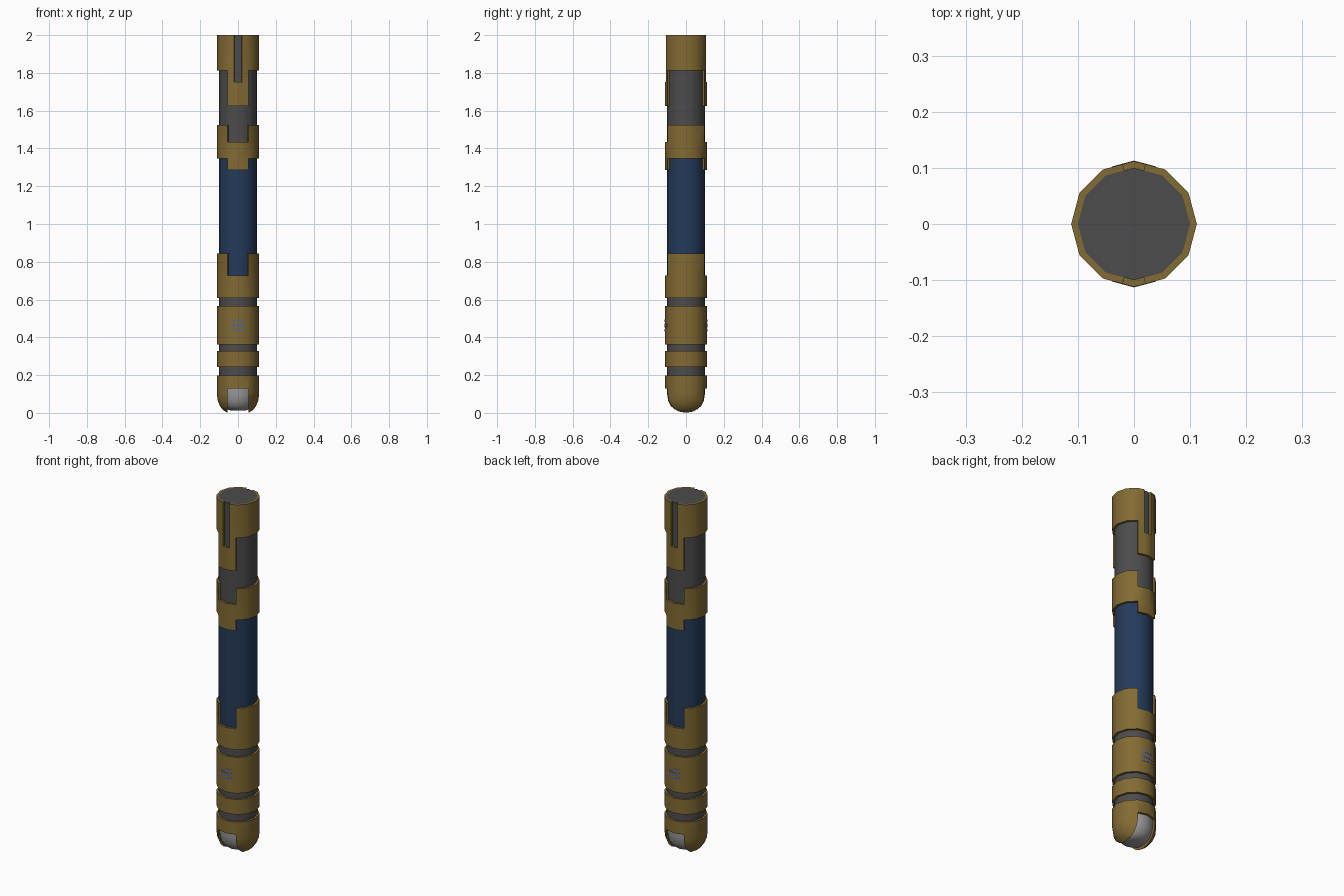
import bpy, bmesh, math

if "Cube" in bpy.data.objects:
    bpy.data.objects.remove(bpy.data.objects["Cube"])

SIDES = 12
R_CORE, R_OUT = 0.1, 0.112
STEP = 360 / SIDES


def material(name, r, g, b):
    m = bpy.data.materials.new(name)
    m.diffuse_color = (r, g, b, 1)
    m.use_nodes = True
    m.node_tree.nodes["Principled BSDF"].inputs["Base Color"].default_value = m.diffuse_color
    return m


GOLD = material("aged gold", 0.225, 0.145, 0.033)
BLUE = material("navy blue", 0.018, 0.042, 0.102)
DARK = material("dark grey", 0.072, 0.072, 0.072)
PALE = material("pale grey", 0.33, 0.33, 0.33)
MID = material("mid grey", 0.14, 0.14, 0.15)


def finish(bm, name, mats):
    me = bpy.data.meshes.new(name)
    bm.to_mesh(me)
    bm.free()
    ob = bpy.data.objects.new(name, me)
    bpy.context.collection.objects.link(ob)
    for m in mats:
        me.materials.append(m)
    return ob


def activate(ob):
    bpy.ops.object.select_all(action='DESELECT')
    ob.select_set(True)
    bpy.context.view_layer.objects.active = ob


def smooth(ob):
    activate(ob)
    bpy.ops.object.shade_smooth_by_angle(angle=math.radians(40))
    return ob


def poly_point(deg, r, z):
    """Point on the twelve-sided outline at a given angle."""
    half = math.radians(STEP / 2)
    off = math.radians(deg % STEP) - half
    d = r * math.cos(half) / math.cos(off)
    a = math.radians(deg)
    return (d * math.cos(a), d * math.sin(a), z)


def off_front(deg):
    """Angular distance to the nearer of front and back."""
    return min(abs(deg % 360 - 90), abs(deg % 360 - 270))


def collar(name, levels, filled, mat, extra=(), r0=R_CORE, r1=R_OUT):
    """Wrap-around shell made of angle/height cells; filled(angle, z) picks cells."""
    angs = {i * STEP for i in range(SIDES)}
    for e in extra:
        angs |= {90 - e, 90 + e, 270 - e, 270 + e}
    angs = sorted(angs)
    n, top = len(angs), len(levels) - 1
    bm = bmesh.new()
    cache = {}

    def v(i, k, s):
        key = (i % n, k, s)
        if key not in cache:
            cache[key] = bm.verts.new(poly_point(angs[i % n], (r0, r1)[s], levels[k]))
        return cache[key]

    def on(i, k):
        if not 0 <= k < top:
            return False
        i %= n
        nxt = angs[i + 1] if i + 1 < n else angs[0] + 360
        return filled((angs[i] + nxt) / 2, (levels[k] + levels[k + 1]) / 2)

    for i in range(n):
        for k in range(top):
            if not on(i, k):
                continue
            j, m = i + 1, k + 1
            bm.faces.new((v(i, k, 1), v(j, k, 1), v(j, m, 1), v(i, m, 1)))
            if not on(i, m):
                bm.faces.new((v(i, m, 0), v(i, m, 1), v(j, m, 1), v(j, m, 0)))
            if not on(i, k - 1):
                bm.faces.new((v(j, k, 0), v(j, k, 1), v(i, k, 1), v(i, k, 0)))
            if not on(i - 1, k):
                bm.faces.new((v(i, k, 0), v(i, k, 1), v(i, m, 1), v(i, m, 0)))
            if not on(j, k):
                bm.faces.new((v(j, m, 0), v(j, m, 1), v(j, k, 1), v(j, k, 0)))
    return smooth(finish(bm, name, [mat]))


def lathe(name, profile, mats):
    """Closed twelve-sided solid from (radius, z) points, bottom to top."""
    bm = bmesh.new()
    rings = [[bm.verts.new(poly_point(i * STEP, r, z)) for i in range(SIDES)]
             for r, z in profile]
    bm.faces.new(rings[0][::-1])
    bm.faces.new(rings[-1])
    for a, b in zip(rings, rings[1:]):
        for i in range(SIDES):
            j = (i + 1) % SIDES
            bm.faces.new((a[i], a[j], b[j], b[i]))
    return finish(bm, name, mats)


# Inner tube, coloured by height
core = lathe("core_tube", [(0.035, 0.012), (0.06, 0.019), (0.08, 0.036), (0.094, 0.063),
                           (R_CORE, 0.1), (R_CORE, 0.16), (R_CORE, 0.65),
                           (R_CORE, 1.39), (R_CORE, 2.0)], [PALE, DARK, BLUE])
for p in core.data.polygons:
    z = p.center.z
    p.material_index = 0 if z < 0.16 else 2 if 0.65 < z < 1.39 else 1
smooth(core)

# Top collar: front and back tabs, each with a narrow slot
SLOT = 10.6
collar("top_collar", [1.624, 1.751, 1.813, 2.0],
       lambda a, z: z < 1.751 if off_front(a) < SLOT - 1 else (z > 1.813 or off_front(a) < 30),
       GOLD, extra=(SLOT,))

# Stepped collars above and below the blue grip
collar("upper_grip_collar", [1.285, 1.346, 1.433, 1.524],
       lambda a, z: z < 1.433 if off_front(a) < 30 else z > 1.346, GOLD)
collar("lower_grip_collar", [0.609, 0.728, 0.845],
       lambda a, z: z < 0.728 or off_front(a) > 30, GOLD)

# Plain rings
for name, z0, z1 in (("wide_ring", 0.362, 0.566), ("narrow_ring", 0.242, 0.327)):
    collar(name, [z0, z1], lambda a, z: True, GOLD)

# Small plain bars on the front and back of the wide ring
for n, (z0, z1, w) in enumerate(((0.43, 0.445, 18), (0.452, 0.473, 21), (0.48, 0.495, 17))):
    collar(f"ring_bar_{n + 1}", [z0, z1], lambda a, z: off_front(a) < w, MID,
           extra=(w,), r0=R_OUT - 0.001, r1=R_OUT + 0.001)

# Rounded end cap with a channel from front to back
cap = lathe("end_cap", [(0.054, 0.0), (0.075, 0.012), (0.094, 0.033), (0.107, 0.063),
                        (R_OUT, 0.1), (R_OUT, 0.199)], [GOLD])
bpy.ops.mesh.primitive_cube_add(size=1, location=(0, 0, 0.014))
cutter = bpy.context.object
cutter.name = "channel_cutter"
cutter.scale = (0.111, 0.4, 0.228)
cutter.hide_render = True
mod = cap.modifiers.new("channel", 'BOOLEAN')
mod.operation = 'DIFFERENCE'
mod.solver = 'EXACT'
mod.object = cutter
activate(cap)
bpy.ops.object.modifier_apply(modifier=mod.name)
bpy.data.objects.remove(cutter)
smooth(cap)
